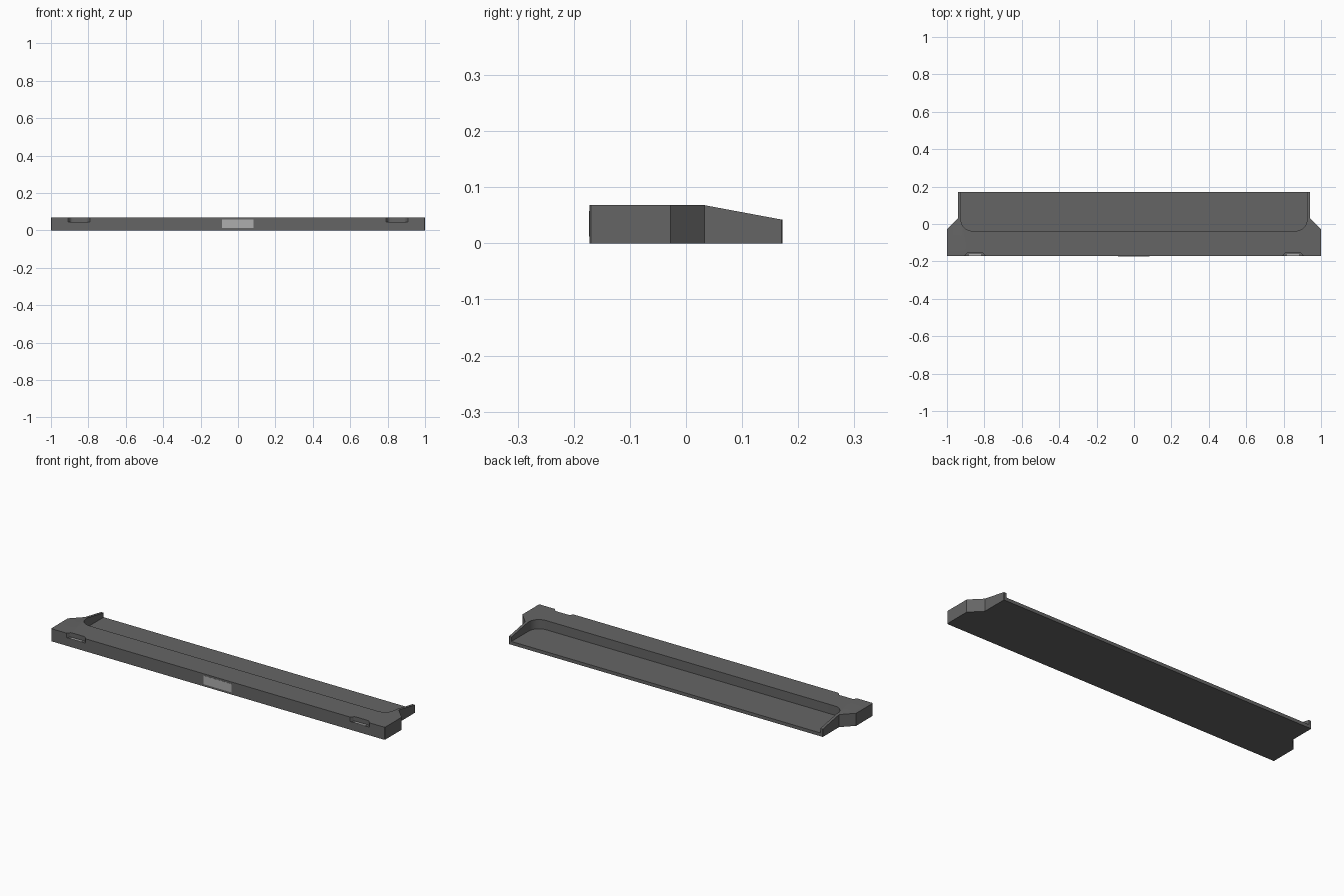
import bpy, bmesh
from math import cos, sin, pi

if "Cube" in bpy.data.objects:
    bpy.data.objects.remove(bpy.data.objects["Cube"])


def material(name, v):
    m = bpy.data.materials.new(name)
    m.diffuse_color = (v, v, v, 1)
    m.use_nodes = True
    m.node_tree.nodes["Principled BSDF"].inputs["Base Color"].default_value = m.diffuse_color
    return m


DARK = material("dark_grey", 0.13)
LIGHT = material("light_grey", 0.42)


def prism(name, pts, lo, hi, axis="z", mat=DARK):
    """Extrude a 2D profile from lo to hi along z (points x, y) or x (points y, z)."""
    bm = bmesh.new()
    place = (lambda p, h: (p[0], p[1], h)) if axis == "z" else (lambda p, h: (h, p[0], p[1]))
    face = bm.faces.new([bm.verts.new(place(p, lo)) for p in pts])
    ext = bmesh.ops.extrude_face_region(bm, geom=[face])
    verts = [v for v in ext["geom"] if isinstance(v, bmesh.types.BMVert)]
    d = hi - lo
    bmesh.ops.translate(bm, verts=verts, vec=(0, 0, d) if axis == "z" else (d, 0, 0))
    bmesh.ops.recalc_face_normals(bm, faces=bm.faces)
    me = bpy.data.meshes.new(name)
    bm.to_mesh(me)
    bm.free()
    me.materials.append(mat)
    ob = bpy.data.objects.new(name, me)
    bpy.context.collection.objects.link(ob)
    return ob


def cut(ob, cutter):
    """Subtract the cutter, then remove it."""
    cutter.hide_render = True
    mod = ob.modifiers.new("cut", "BOOLEAN")
    mod.operation, mod.solver, mod.object = "DIFFERENCE", "EXACT", cutter
    bpy.context.view_layer.objects.active = ob
    bpy.ops.object.modifier_apply(modifier=mod.name)
    bpy.data.objects.remove(cutter)


def arc(cx, cy, r, a0, a1, n=8):
    return [(cx + r * cos(a0 + (a1 - a0) * i / n), cy + r * sin(a0 + (a1 - a0) * i / n))
            for i in range(n + 1)]


def mirrored(right):
    """Close a right-half outline with its mirror image."""
    return right + [(-x, y) for x, y in reversed(right)]


H, D = 0.068, 0.172

# Main body: wide front bar narrowing behind the angled shoulders
body = prism("tray_body", mirrored([(0.997, -D), (1, -D + 0.003), (1, -0.028),
                                    (0.94, 0.033), (0.94, D - 0.002), (0.938, D)]), 0, H)

# Sloping top of the side walls
cut(body, prism("slope_cutter", [(0.033, H), (D + 0.01, 0.0402), (D + 0.01, 0.12), (0.033, 0.12)],
                -1.1, 1.1, "x"))

# Open-backed recess with rounded front corners
cut(body, prism("recess_cutter", mirrored(arc(0.865, 0.023, 0.06, -pi / 2, 0) + [(0.925, 0.3)]),
                0.018, 0.2))

# Finger notches in the front edge, each with a small pale pad
for side, name in ((-1, "left"), (1, "right")):
    c = side * 0.85
    profile = ([(c + 0.058, -0.2), (c + 0.058, -D)]
               + arc(c + 0.034, -D, 0.018, pi * 0.1, pi / 2, 5)
               + arc(c - 0.034, -D, 0.018, pi / 2, pi * 0.9, 5)
               + [(c - 0.058, -D), (c - 0.058, -0.2)])
    cut(body, prism("notch_cutter", profile, 0.044, 0.1))
    prism(name + "_notch_pad", [(c - 0.032, -D + 0.001), (c + 0.032, -D + 0.001),
                                (c + 0.032, -D + 0.012), (c - 0.032, -D + 0.012)],
          0.043, 0.0455, mat=LIGHT)

bpy.ops.object.select_all(action="DESELECT")
body.select_set(True)
bpy.context.view_layer.objects.active = body
bpy.ops.object.shade_smooth_by_angle(angle=pi / 6)

# Blank pale plate on the front face
prism("front_plate", [(-0.086, -D - 0.001), (0.082, -D - 0.001), (0.082, -D + 0.002),
                      (-0.086, -D + 0.002)], 0.012, 0.058, mat=LIGHT)
